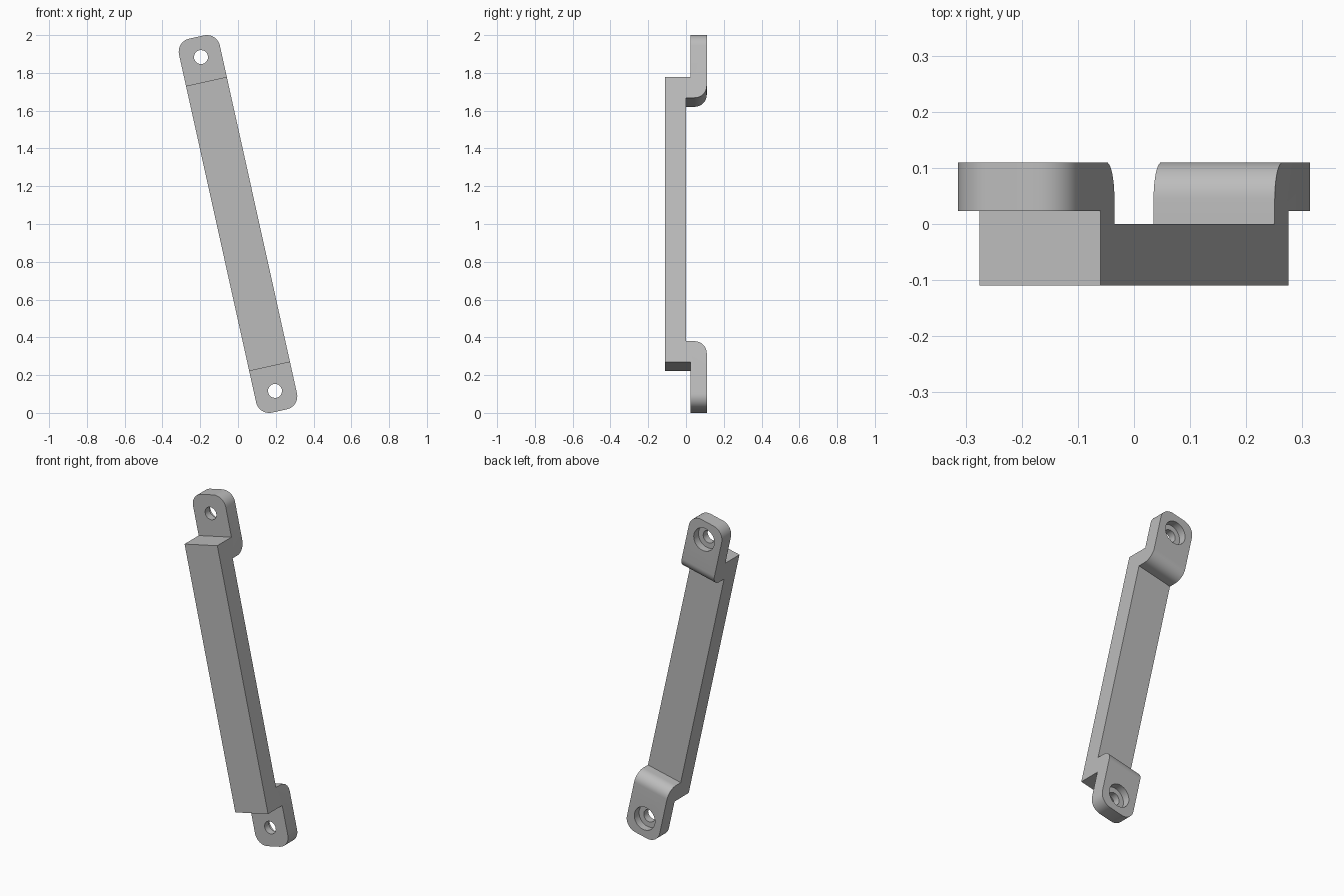
import bpy
import bmesh
import math
from mathutils import Matrix

cube = bpy.data.objects.get("Cube")
if cube:
    bpy.data.objects.remove(cube, do_unlink=True)

HALF_WIDTH = 0.1106
HALF_LENGTH = 1.0137   # outer ends of the tabs
STEP = 0.773           # front block ends here
TAB_INNER = 0.66       # inner end of each tab
FRONT, BACK = -0.11, 0.11
BAR_BACK, TAB_FRONT = 0.0, 0.023
HOLE_AT = 0.905

grey = bpy.data.materials.new("plain grey")
grey.use_nodes = True
grey.diffuse_color = (0.5, 0.5, 0.5, 1)
grey.node_tree.nodes["Principled BSDF"].inputs["Base Color"].default_value = (0.5, 0.5, 0.5, 1)


def add_object(name, bm):
    bmesh.ops.recalc_face_normals(bm, faces=bm.faces)
    mesh = bpy.data.meshes.new(name)
    bm.to_mesh(mesh)
    bm.free()
    obj = bpy.data.objects.new(name, mesh)
    bpy.context.collection.objects.link(obj)
    mesh.materials.append(grey)
    return obj


def near(a, b):
    return abs(a - b) < 1e-4


def round_edges(bm, rule, radius):
    edges = [e for e in bm.edges if all(rule(v.co) for v in e.verts)]
    bmesh.ops.bevel(bm, geom=edges, offset=radius, segments=10, profile=0.5, affect='EDGES')


# Handle side profile, mirrored end to end and extruded across its width
upper = [(FRONT, STEP), (TAB_FRONT, STEP), (TAB_FRONT, HALF_LENGTH),
         (BACK, HALF_LENGTH), (BACK, TAB_INNER), (BAR_BACK, TAB_INNER)]
profile = upper + [(y, -z) for y, z in reversed(upper)]
bm = bmesh.new()
face = bm.faces.new([bm.verts.new((-HALF_WIDTH, y, z)) for y, z in profile])
extruded = bmesh.ops.extrude_face_region(bm, geom=[face])
bmesh.ops.translate(bm, vec=(2 * HALF_WIDTH, 0, 0),
                    verts=[v for v in extruded["geom"] if isinstance(v, bmesh.types.BMVert)])
bmesh.ops.recalc_face_normals(bm, faces=bm.faces)

# Rounded tab corners and the soft inner shoulder of each tab
for end in (-1, 1):
    for side in (-1, 1):
        round_edges(bm, lambda c: near(c.z, end * HALF_LENGTH) and near(c.x, side * HALF_WIDTH), 0.07)
    round_edges(bm, lambda c: near(c.z, end * TAB_INNER) and near(c.y, BACK), 0.065)
handle = add_object("handle", bm)


# Screw holes with a wider recess at the back
def cut_hole(z, radius, y_from, y_to):
    bm = bmesh.new()
    place = Matrix.Translation((0, (y_from + y_to) / 2, z)) @ Matrix.Rotation(math.pi / 2, 4, 'X')
    bmesh.ops.create_cone(bm, cap_ends=True, segments=40, radius1=radius, radius2=radius,
                          depth=y_to - y_from, matrix=place)
    cutter = add_object("hole_cutter", bm)
    cutter.hide_render = True
    cut = handle.modifiers.new("hole", 'BOOLEAN')
    cut.operation = 'DIFFERENCE'
    cut.solver = 'EXACT'
    cut.object = cutter
    bpy.ops.object.modifier_apply(modifier=cut.name)
    bpy.data.objects.remove(cutter, do_unlink=True)


bpy.context.view_layer.objects.active = handle
handle.select_set(True)
for z in (-HOLE_AT, HOLE_AT):
    cut_hole(z, 0.037, FRONT, BACK + 0.1)
    cut_hole(z, 0.068, BACK - 0.045, BACK + 0.1)

# Lean the whole handle and stand it on the floor
handle.data.transform(Matrix.Translation((0, 0, 1)) @ Matrix.Rotation(math.radians(-12.5), 4, 'Y'))
bpy.ops.object.shade_smooth_by_angle(angle=math.radians(30))
